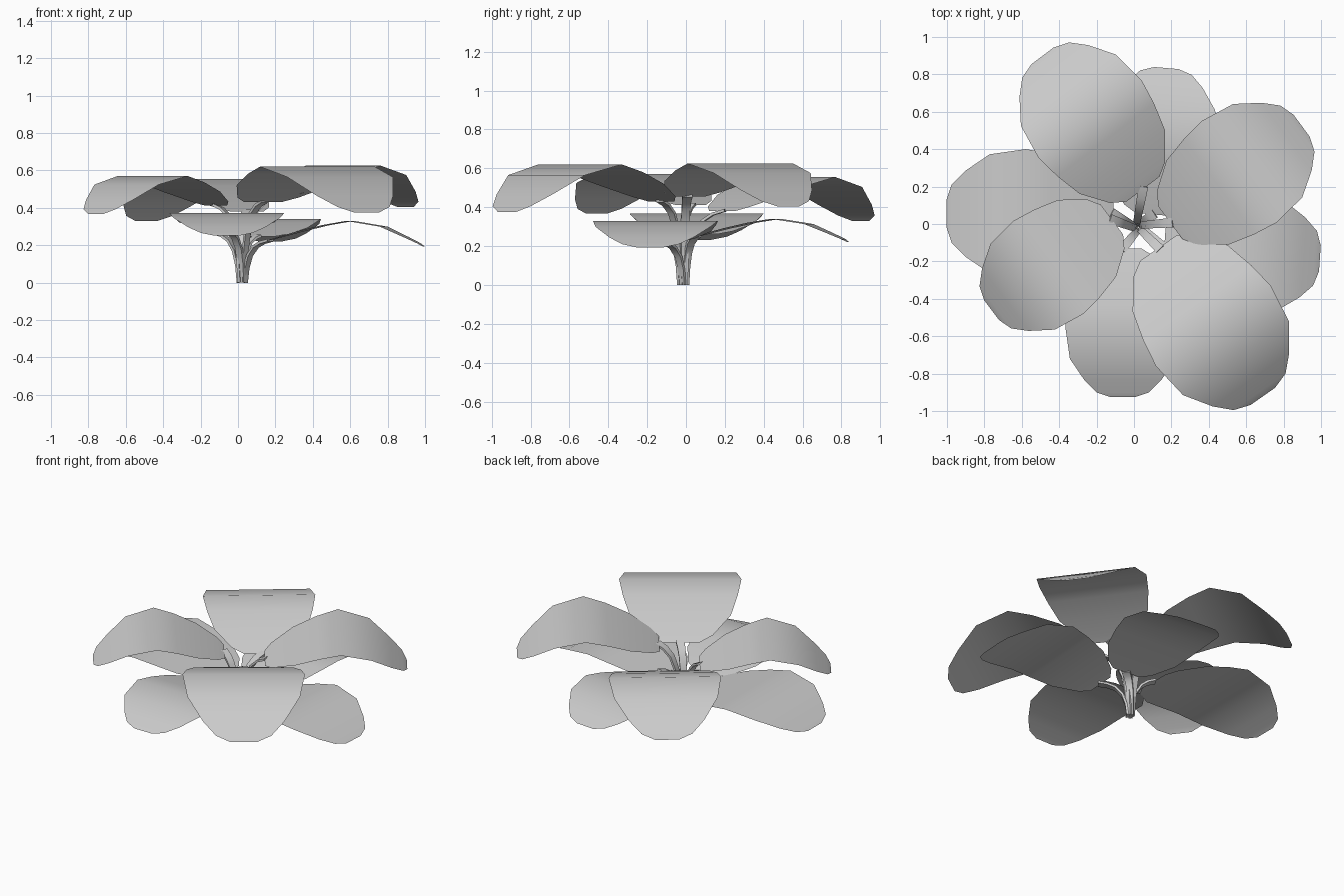
import bpy, bmesh, math
from mathutils import Vector

if "Cube" in bpy.data.objects:
    bpy.data.objects.remove(bpy.data.objects["Cube"])

# Leaf rows: distance along leaf, half width, height relative to the ridge
ROWS = [(0, .12, -.19), (.05, .2, -.165), (.2, .31, -.10), (.36, .352, -.04),
        (.51, .375, 0), (.72, .345, -.055), (.86, .25, -.155),
        (.94, .17, -.215), (.97, .08, -.245)]

# Leaf: name, heading, start radius, sideways offset, scale, ridge height, bend
LEAVES = [
    ("upper_leaf_right", 36.5, .16, -.11, .90, .625, 1),
    ("upper_leaf_back", 127, .12, -.15, .92, .555, 1),
    ("upper_leaf_left", 217, .08, -.09, .83, .570, 1),
    ("upper_leaf_front", -55, .18, .035, 1.0, .620, 1),
    ("lower_leaf_left", 180, .11, -.055, .92, .367, .6),
    ("lower_leaf_back", 85, .06, -.10, .81, .340, .6),
    ("lower_leaf_right", -4, .17, -.115, .86, .330, .65),
    ("lower_leaf_front", 270, .13, -.06, .82, .372, .6),
]


def mesh_object(name, bm, angle):
    mesh = bpy.data.meshes.new(name)
    bm.to_mesh(mesh)
    bm.free()
    ob = bpy.data.objects.new(name, mesh)
    bpy.context.collection.objects.link(ob)
    bpy.context.view_layer.objects.active = ob
    ob.select_set(True)
    bpy.ops.object.shade_smooth_by_angle(angle=math.radians(angle))
    ob.select_set(False)
    return ob


def leaf(name, heading, r0, side, s, ridge, bend):
    a = math.radians(heading)
    u = Vector((math.cos(a), math.sin(a), 0))
    v = Vector((-math.sin(a), math.cos(a), 0))
    bm = bmesh.new()
    previous = None
    for t, w, z in ROWS:
        c = u * (r0 + t * s) + v * side + Vector((0, 0, ridge + z * s * bend))
        row = [bm.verts.new(c - v * w * s), bm.verts.new(c + v * w * s)]
        if previous:
            bm.faces.new((previous[0], row[0], row[1], previous[1]))
        previous = row
    mesh_object(name, bm, 60)
    return u * r0 + v * side + Vector((0, 0, ridge + ROWS[0][2] * s * bend))


def stem(name, tip, heading):
    # Flattened four-sided stalk rising from the middle and arching outward
    a = math.radians(heading)
    root = Vector((.022 + .015 * math.cos(a), -.015 + .015 * math.sin(a), 0))
    out = Vector((tip.x - root.x, tip.y - root.y, 0))
    d = out.normalized()
    side = Vector((-d.y, d.x, 0))
    path = [root + out * f + Vector((0, 0, tip.z * h)) for f, h in
            [(0, 0), (.06, .35), (.2, .65), (.45, .86), (.75, .96), (1.08, 1.01)]]
    bm = bmesh.new()
    rings = []
    for i, p in enumerate(path):
        along = (path[min(i + 1, 5)] - path[max(i - 1, 0)]).normalized()
        up = along.cross(side)
        w = .016 + .002 * i
        rings.append([bm.verts.new(p + side * x * w + up * y * .007)
                      for x, y in ((-1, -1), (1, -1), (1, 1), (-1, 1))])
    for r, q in zip(rings, rings[1:]):
        for k in range(4):
            n = (k + 1) % 4
            bm.faces.new((r[k], r[n], q[n], q[k]))
    bm.faces.new(rings[0])
    bm.faces.new(rings[-1])
    bmesh.ops.recalc_face_normals(bm, faces=bm.faces)
    mesh_object(name, bm, 35)


# Leaves with a stem each
for spec in LEAVES:
    tip = leaf(*spec)
    stem(spec[0].replace("leaf", "stem"), tip, spec[1])
